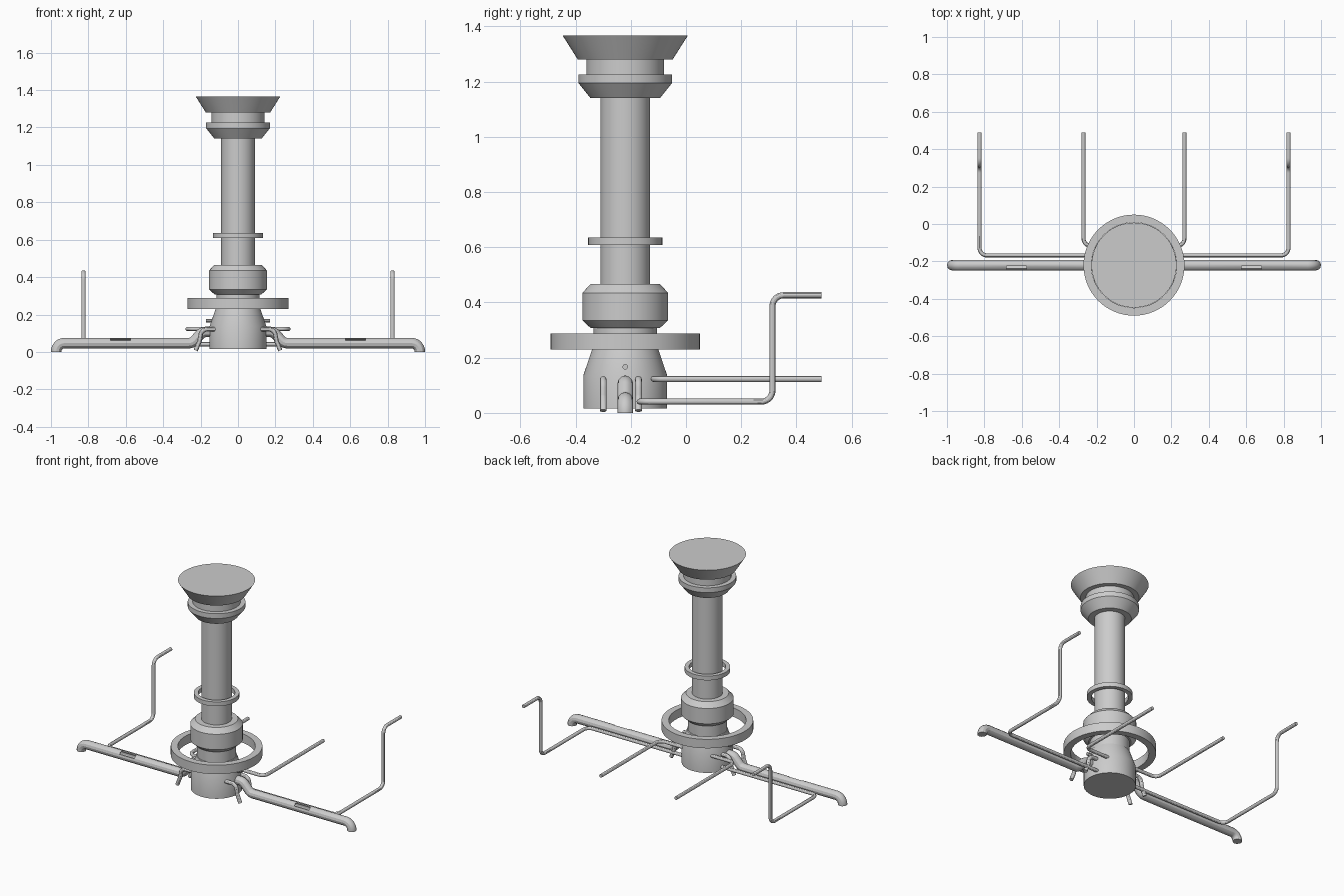
import bpy
import bmesh
import math
from mathutils import Vector

cube = bpy.data.objects.get("Cube")
if cube:
    bpy.data.objects.remove(cube)

CENTRE_Y = -0.22

grey = bpy.data.materials.new("plain grey")
grey.use_nodes = True
grey.diffuse_color = (0.6, 0.6, 0.6, 1)
grey.node_tree.nodes["Principled BSDF"].inputs["Base Color"].default_value = (0.6, 0.6, 0.6, 1)


def activate(obj):
    bpy.ops.object.select_all(action='DESELECT')
    obj.select_set(True)
    bpy.context.view_layer.objects.active = obj


def finish(obj):
    obj.data.materials.clear()
    obj.data.materials.append(grey)
    activate(obj)
    bpy.ops.object.shade_smooth_by_angle(angle=math.radians(30))


def lathe(name, profile, closed=False, sides=64):
    """Turn (radius, height) points around the column axis."""
    bm = bmesh.new()
    rings = []
    for r, z in profile:
        angles = [math.tau * i / sides for i in range(sides)]
        rings.append([bm.verts.new((r * math.cos(a), CENTRE_Y + r * math.sin(a), z)) for a in angles])
    pairs = list(zip(rings, rings[1:]))
    if closed:
        pairs.append((rings[-1], rings[0]))
    else:
        bm.faces.new(rings[0])
        bm.faces.new(rings[-1])
    for low, high in pairs:
        for i in range(sides):
            j = (i + 1) % sides
            bm.faces.new((low[i], low[j], high[j], high[i]))
    bmesh.ops.recalc_face_normals(bm, faces=bm.faces)
    mesh = bpy.data.meshes.new(name)
    bm.to_mesh(mesh)
    bm.free()
    obj = bpy.data.objects.new(name, mesh)
    bpy.context.collection.objects.link(obj)
    finish(obj)


def rounded(points, radius, steps=8):
    """Replace each inner corner of a path with an arc."""
    pts = [Vector(p) for p in points]
    path = [pts[0]]
    for a, b, c in zip(pts, pts[1:], pts[2:]):
        d1, d2 = (b - a).normalized(), (c - b).normalized()
        trim = radius * math.tan(d1.angle(d2) / 2)
        inward = (d2 - d1 * d1.dot(d2)).normalized()
        hub = b - d1 * trim + inward * radius
        first = -inward
        last = (b + d2 * trim - hub).normalized()
        for i in range(steps + 1):
            path.append(hub + first.slerp(last, i / steps).normalized() * radius)
    path.append(pts[-1])
    return path


def pipe(name, points, thickness, bend, side=1):
    curve = bpy.data.curves.new(name, 'CURVE')
    curve.dimensions = '3D'
    curve.bevel_depth = thickness
    curve.bevel_resolution = 4
    curve.use_fill_caps = True
    path = rounded(points, bend)
    spline = curve.splines.new('POLY')
    spline.points.add(len(path) - 1)
    for point, p in zip(spline.points, path):
        point.co = (p.x * side, p.y, p.z, 1)
    obj = bpy.data.objects.new(name, curve)
    bpy.context.collection.objects.link(obj)
    activate(obj)
    bpy.ops.object.convert(target='MESH')
    obj = bpy.context.view_layer.objects.active
    bm = bmesh.new()
    bm.from_mesh(obj.data)
    bmesh.ops.remove_doubles(bm, verts=bm.verts, dist=0.0001)
    bmesh.ops.recalc_face_normals(bm, faces=bm.faces)
    bm.to_mesh(obj.data)
    bm.free()
    finish(obj)
    return obj


def cut(obj, cutter):
    cutter.hide_render = True
    mod = obj.modifiers.new("cut", 'BOOLEAN')
    mod.operation = 'DIFFERENCE'
    mod.solver = 'EXACT'
    mod.object = cutter
    # keep the cut first in the stack, ahead of any shading modifier
    activate(obj)
    bpy.ops.object.modifier_move_to_index(modifier=mod.name, index=0)
    bpy.ops.object.modifier_apply(modifier=mod.name)
    bpy.data.objects.remove(cutter)


# Column, from the base up to the flared top
lathe("base_and_neck", [(0.152, 0.015), (0.152, 0.135), (0.12, 0.23), (0.115, 0.232), (0.115, 0.32)])
lathe("lower_bulb", [(0.125, 0.307), (0.155, 0.335), (0.155, 0.435), (0.126, 0.466)])
lathe("column", [(0.09, 0.45), (0.09, 1.15)])
lathe("upper_collar", [(0.126, 1.14), (0.17, 1.195), (0.17, 1.226)])
lathe("upper_neck", [(0.141, 1.22), (0.141, 1.285)])
lathe("flared_top", [(0.172, 1.28), (0.227, 1.367)])

# Loose rings around the column
lathe("large_ring", [(0.228, 0.23), (0.27, 0.23), (0.27, 0.288), (0.228, 0.288)], closed=True)
lathe("small_ring", [(0.108, 0.608), (0.134, 0.608), (0.134, 0.636), (0.108, 0.636)], closed=True)

# Pin through the base
pipe("cross_pin", [(-0.172, CENTRE_Y, 0.167), (0.172, CENTRE_Y, 0.167)], 0.01, 0.01)

for side, word in ((1, "left"), (-1, "right")):
    # Main side pipe with a turned-down end
    main = pipe(word + "_main_pipe", [
        (0.972, CENTRE_Y, 0), (0.972, CENTRE_Y, 0.047), (0.245, CENTRE_Y, 0.047),
        (0.19, CENTRE_Y, 0.107), (0.1, CENTRE_Y, 0.107)], 0.028, 0.044, side)

    # Hollow and slot in the upper front of the pipe
    bpy.ops.mesh.primitive_cylinder_add(vertices=24, radius=0.022, depth=0.2,
                                        location=(0.628 * side, CENTRE_Y, 0.047),
                                        rotation=(0, math.pi / 2, 0))
    cut(main, bpy.context.object)
    bpy.ops.mesh.primitive_cube_add(size=1, location=(0.628 * side, CENTRE_Y - 0.022, 0.08))
    slot = bpy.context.object
    slot.scale = (0.105, 0.036, 0.04)
    cut(main, slot)
    finish(main)

    # Short drain pipes beside the main pipe
    for y, place in ((-0.30, "front"), (-0.172, "back")):
        pipe(f"{word}_{place}_drain", [
            (0.1, y, 0.121), (0.195, y, 0.121), (0.205, y, 0.06), (0.226, y, 0.008)],
            0.012, 0.035, side)

    # Inner rod running straight back
    pipe(word + "_inner_rod", [
        (0.07, -0.117, 0.123), (0.27, -0.117, 0.123), (0.27, 0.49, 0.123)], 0.011, 0.04, side)

    # Outer rod running along the pipe, back, up and back again
    pipe(word + "_outer_rod", [
        (0.1, -0.168, 0.041), (0.826, -0.168, 0.041), (0.826, 0.313, 0.041),
        (0.826, 0.313, 0.426), (0.826, 0.49, 0.426)], 0.011, 0.04, side)
